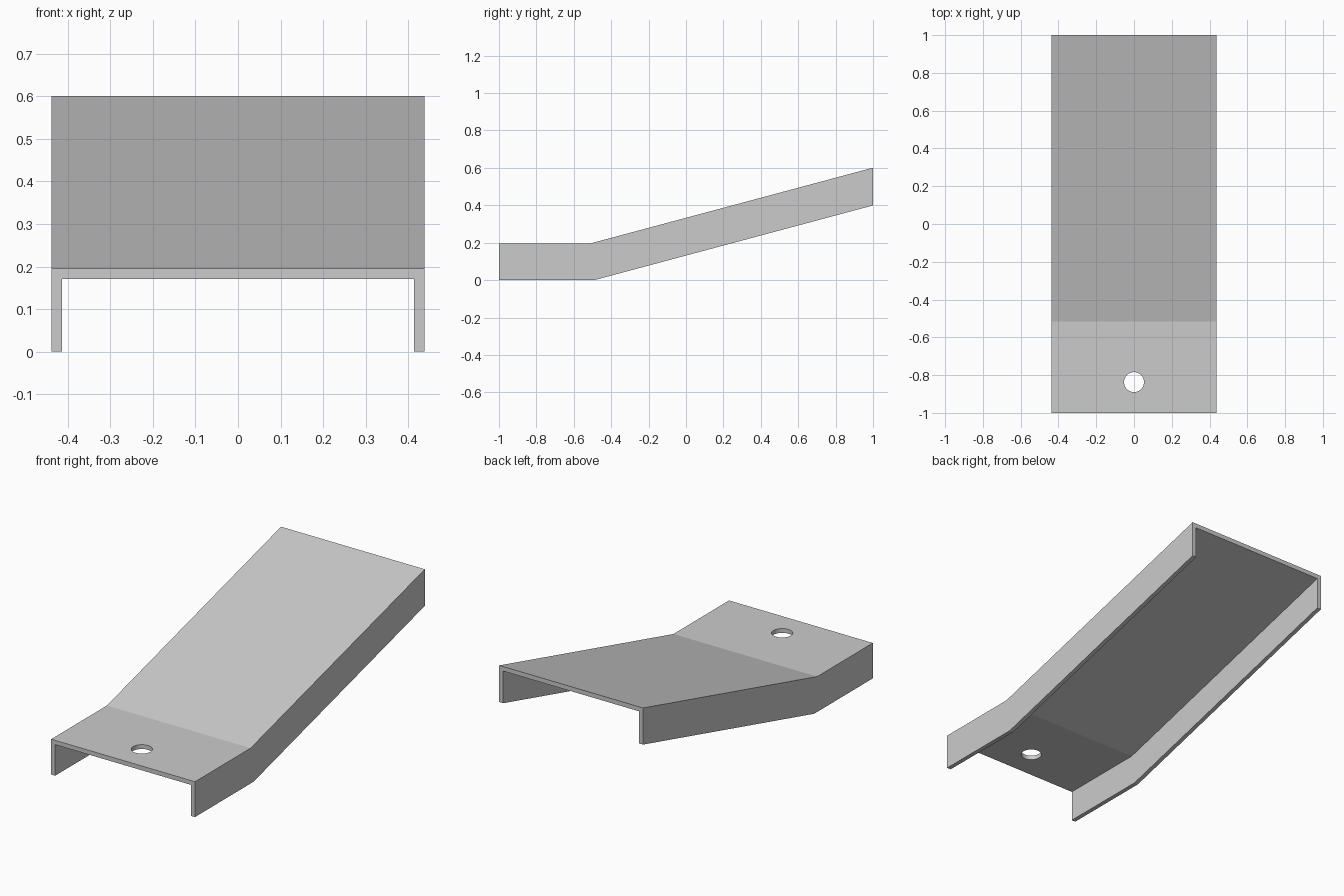
import bpy, bmesh, math

cube = bpy.data.objects.get("Cube")
if cube:
    bpy.data.objects.remove(cube, do_unlink=True)

HALF_WIDTH, HEIGHT, WALL = 0.438, 0.195, 0.024
BEND_Y, SLOPE = -0.49, math.radians(15)

grey = bpy.data.materials.new("plain grey")
grey.use_nodes = True
colour = (0.6, 0.6, 0.6, 1)
grey.diffuse_color = colour
grey.node_tree.nodes["Principled BSDF"].inputs["Base Color"].default_value = colour


def mesh_object(name, bm):
    bmesh.ops.recalc_face_normals(bm, faces=bm.faces)
    mesh = bpy.data.meshes.new(name)
    bm.to_mesh(mesh)
    bm.free()
    mesh.materials.append(grey)
    obj = bpy.data.objects.new(name, mesh)
    bpy.context.collection.objects.link(obj)
    return obj


# Channel section, one half mirrored into a full outline
half = [(HALF_WIDTH, HEIGHT), (HALF_WIDTH, 0),
        (HALF_WIDTH - WALL, 0), (HALF_WIDTH - WALL, HEIGHT - WALL)]
section = half + [(-x, z) for x, z in reversed(half)]


# Stations: front end, mitred bend, vertical cut at the raised end
def front(x, z):
    return x, -1, z


def bend(x, z):
    return x, BEND_Y - z * math.tan(SLOPE / 2), z


def back(x, z):
    return x, 1, z + (1 - bend(x, z)[1]) * math.tan(SLOPE)


# Bent channel
bm = bmesh.new()
rings = [[bm.verts.new(station(x, z)) for x, z in section]
         for station in (front, bend, back)]
count = len(section)
for a, b in zip(rings, rings[1:]):
    for i in range(count):
        j = (i + 1) % count
        bm.faces.new((a[i], a[j], b[j], b[i]))
# End caps split into a web and two flanges
for ring in (rings[0], rings[-1]):
    for ids in ((0, 1, 2, 3), (0, 3, 4, 7), (4, 5, 6, 7)):
        bm.faces.new([ring[i] for i in ids])
channel = mesh_object("bent_channel", bm)

# Round hole through the flat web
bm = bmesh.new()
bmesh.ops.create_cone(bm, cap_ends=True, segments=40, radius1=0.053,
                      radius2=0.053, depth=0.12)
cutter = mesh_object("hole_cutter", bm)
cutter.location = (0, -0.837, HEIGHT)
cutter.hide_render = True
cutter.hide_viewport = True

cut = channel.modifiers.new("hole", "BOOLEAN")
cut.operation = "DIFFERENCE"
cut.solver = "EXACT"
cut.object = cutter

# Smooth hole wall, crisp sheet edges
bpy.context.view_layer.update()
bpy.ops.object.select_all(action="DESELECT")
channel.select_set(True)
bpy.context.view_layer.objects.active = channel
bpy.ops.object.modifier_apply(modifier=cut.name)
bpy.data.objects.remove(cutter, do_unlink=True)
bpy.ops.object.shade_smooth_by_angle(angle=math.radians(12))
